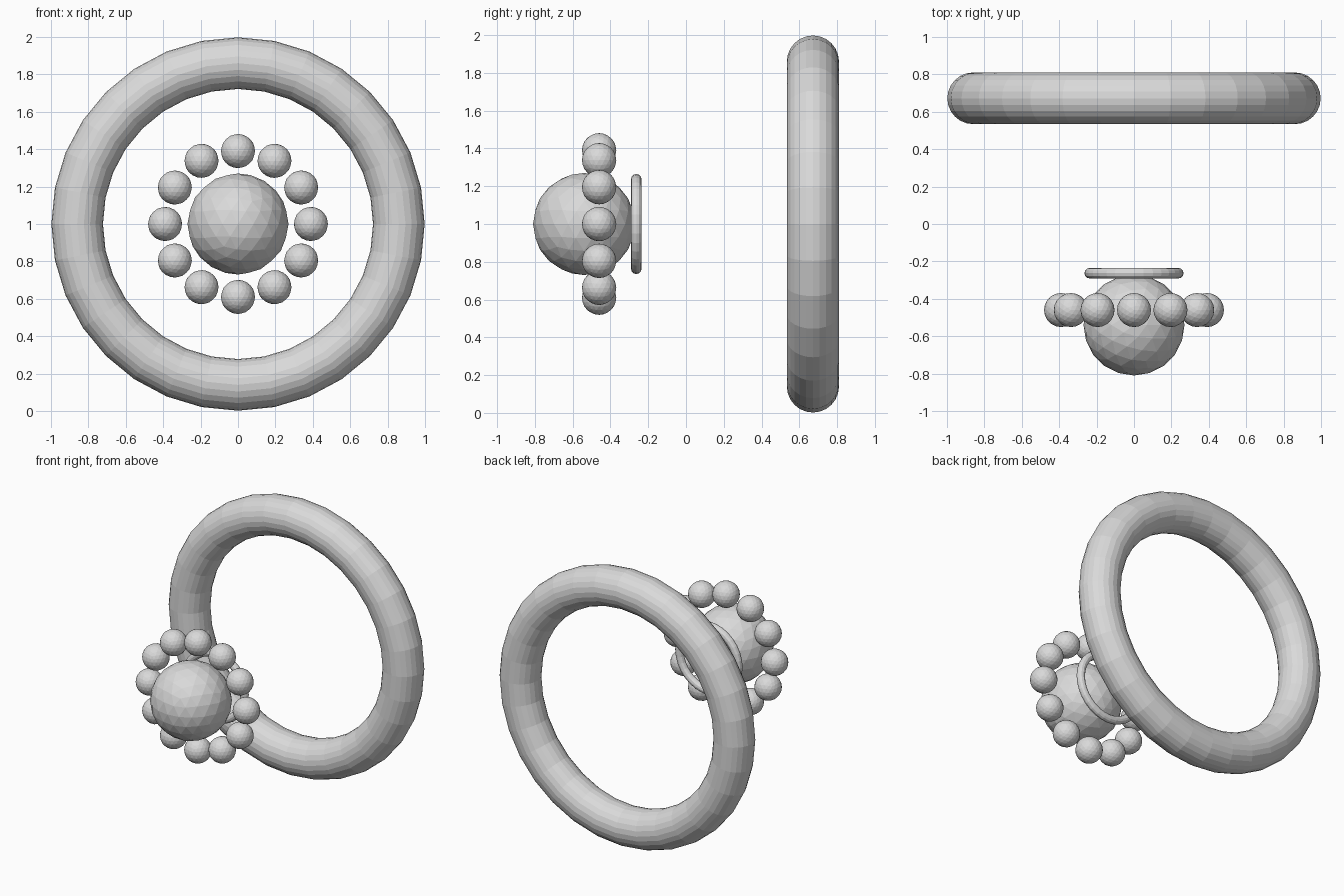
import bpy, math

if "Cube" in bpy.data.objects:
    bpy.data.objects.remove(bpy.data.objects["Cube"])

grey = bpy.data.materials.new("light grey")
grey.diffuse_color = (0.7, 0.7, 0.7, 1)
grey.use_nodes = True
grey.node_tree.nodes["Principled BSDF"].inputs["Base Color"].default_value = grey.diffuse_color


def finish(name):
    ob = bpy.context.object
    ob.name = name
    ob.data.materials.append(grey)
    return ob


def ring(name, y, major, minor, seg, sides):
    bpy.ops.mesh.primitive_torus_add(
        location=(0, y, 1), rotation=(math.pi / 2, 0, 0),
        major_radius=major, minor_radius=minor,
        major_segments=seg, minor_segments=sides)
    return finish(name)


def ball(name, loc, r):
    bpy.ops.mesh.primitive_ico_sphere_add(subdivisions=3, radius=r, location=loc)
    return finish(name)


# Finger band: large upright hoop at the back
ring("band", 0.672, 0.86, 0.138, 32, 24)

# Thin setting ring behind the centre stone
ring("setting_ring", -0.263, 0.237, 0.028, 32, 12)

# Centre stone
ball("centre_stone", (0, -0.54, 1), 0.27)

# Halo of twelve small beads
for i in range(12):
    a = i * math.tau / 12
    ball(f"halo_bead_{i + 1}",
         (0.39 * math.cos(a), -0.46, 1 + 0.39 * math.sin(a)), 0.091)
